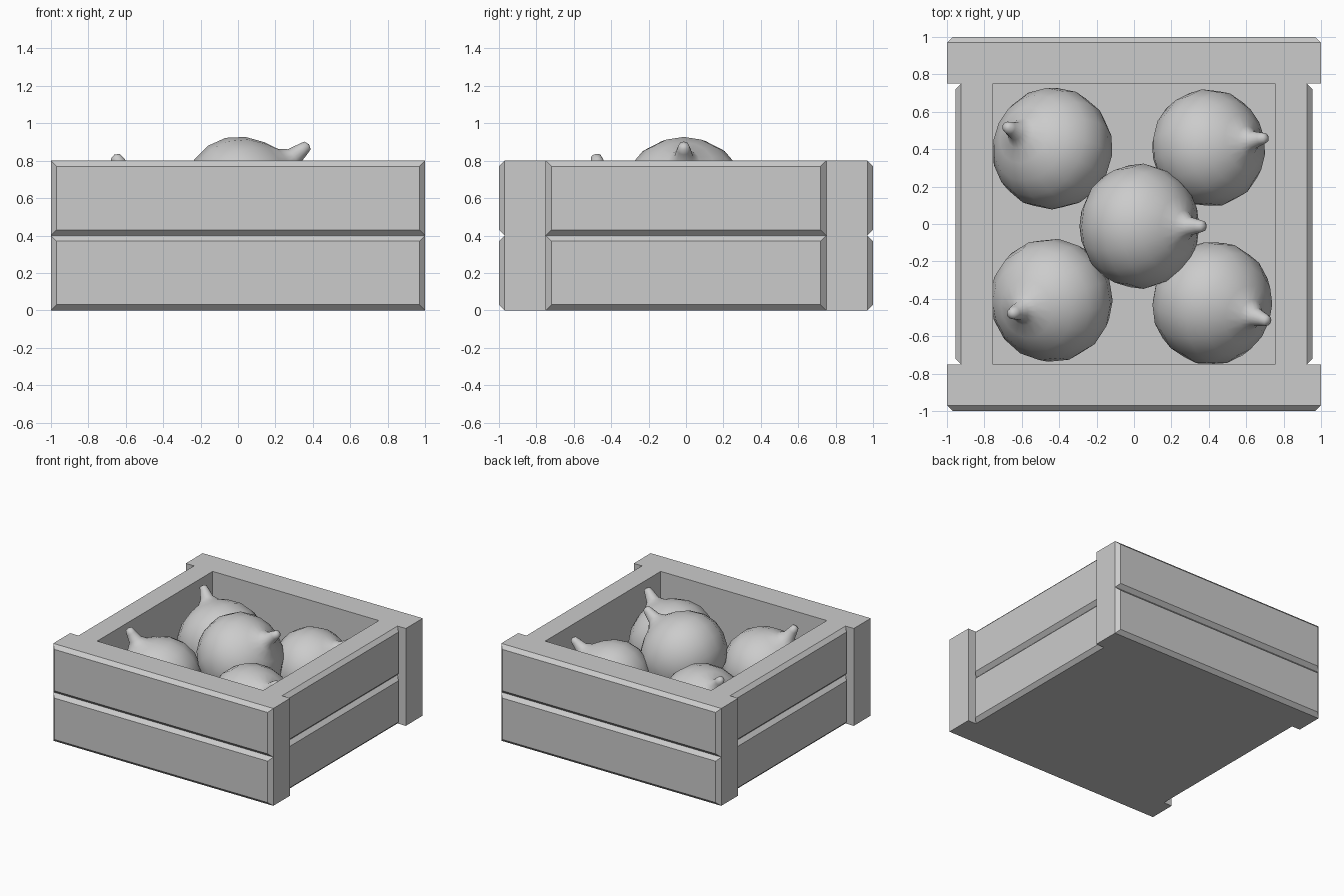
import bpy, bmesh, math
from mathutils import Vector

if "Cube" in bpy.data.objects:
    bpy.data.objects.remove(bpy.data.objects["Cube"])


def finish(bm, name, smooth=False):
    bmesh.ops.recalc_face_normals(bm, faces=bm.faces[:])
    mesh = bpy.data.meshes.new(name)
    bm.to_mesh(mesh)
    bm.free()
    for p in mesh.polygons:
        p.use_smooth = smooth
    obj = bpy.data.objects.new(name, mesh)
    bpy.context.collection.objects.link(obj)
    return obj


def box(name, lo, hi, outward=None, chamfer=0.03):
    """Box between two corners; the rim of the face looking outward is chamfered."""
    bm = bmesh.new()
    bmesh.ops.create_cube(bm, size=1)
    lo, hi = Vector(lo), Vector(hi)
    for v in bm.verts:
        v.co = Vector([(l + h) / 2 + c * (h - l) for l, h, c in zip(lo, hi, v.co)])
    if outward:
        bm.normal_update()
        face = max(bm.faces, key=lambda f: f.normal.dot(Vector(outward)))
        bmesh.ops.bevel(bm, geom=list(face.edges), offset=chamfer,
                        segments=1, affect='EDGES', profile=0.5)
    return finish(bm, name)


# Crate walls: two rows of planks on each side
for row, z in (("lower", 0.0), ("upper", 0.4)):
    box(f"front_plank_{row}", (-1, -1, z), (1, -0.75, z + 0.4), (0, -1, 0))
    box(f"back_plank_{row}", (-1, 0.75, z), (1, 1, z + 0.4), (0, 1, 0))
    box(f"left_plank_{row}", (-0.955, -0.75, z), (-0.755, 0.75, z + 0.4), (-1, 0, 0))
    box(f"right_plank_{row}", (0.755, -0.75, z), (0.955, 0.75, z + 0.4), (1, 0, 0))

# Crate floor
box("floor", (-0.755, -0.75, 0), (0.755, 0.75, 0.1))

# Round fruit with a pointed stem: (radius, height) along its axis
PROFILE = [(0, -.295), (.11, -.28), (.205, -.235), (.285, -.155), (.325, -.06),
           (.335, .04), (.308, .14), (.245, .225), (.16, .285), (.085, .32),
           (.05, .36), (.036, .42), (.027, .453), (0, .464)]


def fruit(name, centre, axis, scale):
    bm = bmesh.new()
    verts = [bm.verts.new((r, 0, h)) for r, h in PROFILE]
    edges = [bm.edges.new(pair) for pair in zip(verts, verts[1:])]
    bmesh.ops.spin(bm, geom=verts + edges, cent=(0, 0, 0), axis=(0, 0, 1),
                   angle=math.tau, steps=16)
    bmesh.ops.remove_doubles(bm, verts=bm.verts[:], dist=0.0005)
    obj = finish(bm, name, smooth=True)
    obj.location = centre
    obj.rotation_euler = Vector(axis).to_track_quat('Z', 'Y').to_euler()
    obj.scale = (scale,) * 3


fruit("fruit_middle", (0.02, -0.012, 0.595), (0.35, 0.0, 0.285), 1.0)
fruit("fruit_back_left", (-0.43, 0.40, 0.44), (-0.25, 0.12, 0.34), 0.98)
fruit("fruit_front_left", (-0.435, -0.405, 0.44), (-0.22, -0.075, 0.38), 0.99)
fruit("fruit_back_right", (0.39, 0.405, 0.44), (0.31, 0.055, 0.28), 0.94)
fruit("fruit_front_right", (0.41, -0.42, 0.44), (0.31, -0.10, 0.32), 0.99)
